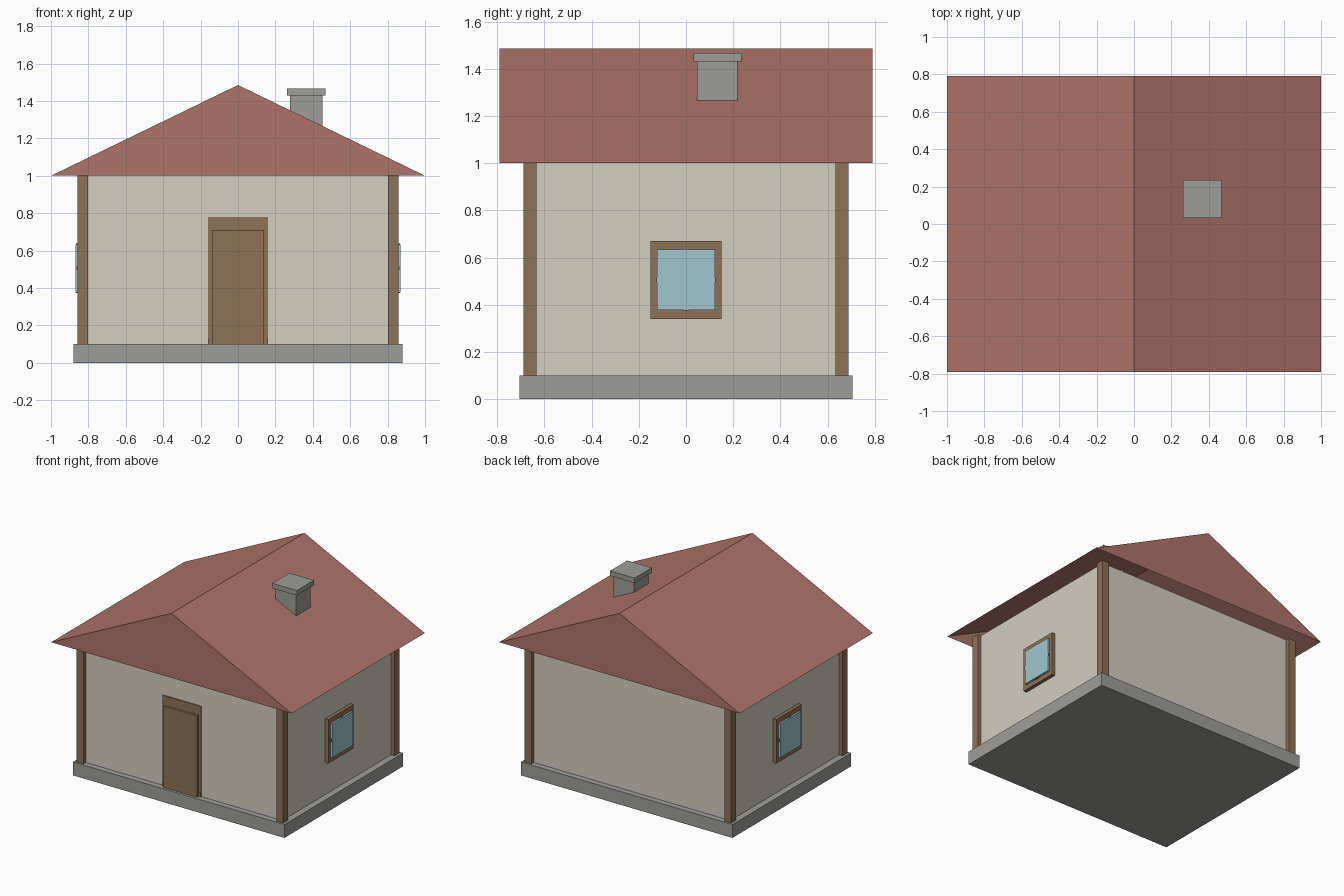
import bpy
import bmesh

cube = bpy.data.objects.get("Cube")
if cube:
    bpy.data.objects.remove(cube, do_unlink=True)


def material(name, rgb):
    mat = bpy.data.materials.new(name)
    mat.use_nodes = True
    colour = (*rgb, 1.0)
    mat.diffuse_color = colour
    mat.node_tree.nodes["Principled BSDF"].inputs["Base Color"].default_value = colour
    return mat


plaster = material("cream plaster", (0.66, 0.62, 0.53))
wood = material("brown wood", (0.27, 0.17, 0.095))
tile = material("red roof", (0.42, 0.175, 0.144))
stone = material("grey stone", (0.34, 0.337, 0.32))
glass = material("blue glass", (0.356, 0.565, 0.63))


def add_object(name, bm, mat):
    mesh = bpy.data.meshes.new(name)
    bm.to_mesh(mesh)
    bm.free()
    mesh.materials.append(mat)
    obj = bpy.data.objects.new(name, mesh)
    bpy.context.collection.objects.link(obj)
    return obj


def box(name, mat, xs, ys, zs):
    """Box spanning the given (low, high) ranges."""
    bm = bmesh.new()
    bmesh.ops.create_cube(bm, size=1)
    for v in bm.verts:
        v.co = [r[0] if c < 0 else r[1] for c, r in zip(v.co, (xs, ys, zs))]
    return add_object(name, bm, mat)


def span(centre, half):
    return (centre - half, centre + half)


# Foundation and walls
box("foundation", stone, span(0, 0.88), span(0, 0.705), (0, 0.1))
box("walls", plaster, span(0, 0.83), span(0, 0.66), (0.1, 1.0))

# Corner posts
for sx, side in ((-1, "right"), (1, "left")):
    for sy, end in ((-1, "front"), (1, "back")):
        box(f"{end}_{side}_post", wood, span(sx * 0.83, 0.0285),
            span(sy * 0.661, 0.0285), (0.1, 1.0))

# Gable roof: an open shell with two slopes and two gable ends
bm = bmesh.new()
front, back = [[bm.verts.new((x, y, z)) for x, z in ((-1, 1), (1, 1), (0, 1.485))]
               for y in (-0.79, 0.79)]
bm.faces.new(front)
bm.faces.new(back[::-1])
for a, b in ((1, 2), (2, 0)):
    bm.faces.new((front[a], back[a], back[b], front[b]))
bmesh.ops.recalc_face_normals(bm, faces=bm.faces)
add_object("roof", bm, tile)

# Chimney and its cap
box("chimney", stone, span(0.365, 0.086), span(0.133, 0.086), (1.15, 1.43))
box("chimney_cap", stone, span(0.365, 0.102), span(0.133, 0.102), (1.43, 1.467))

# Front door with frame and threshold
box("door_frame", wood, span(0, 0.16), (-0.668, -0.64), (0.13, 0.78))
box("door", wood, span(0, 0.14), (-0.686, -0.64), (0.1, 0.71))
box("door_threshold", wood, span(0, 0.16), (-0.672, -0.64), (0.1, 0.13))

# Side windows: frame, proud pane and glazing bars that show at the pane edges
for s, side in ((-1, "right"), (1, "left")):
    def depth(a, b):
        return tuple(sorted((s * a, s * b)))
    box(f"{side}_window_frame", wood, depth(0.82, 0.856), span(0, 0.15), span(0.505, 0.165))
    box(f"{side}_window_pane", glass, depth(0.82, 0.87), span(0, 0.122), span(0.505, 0.128))
    box(f"{side}_window_crossbar", wood, depth(0.83, 0.867), span(0, 0.126), span(0.505, 0.01))
    box(f"{side}_window_upright", wood, depth(0.83, 0.867), span(0, 0.01), span(0.505, 0.132))
